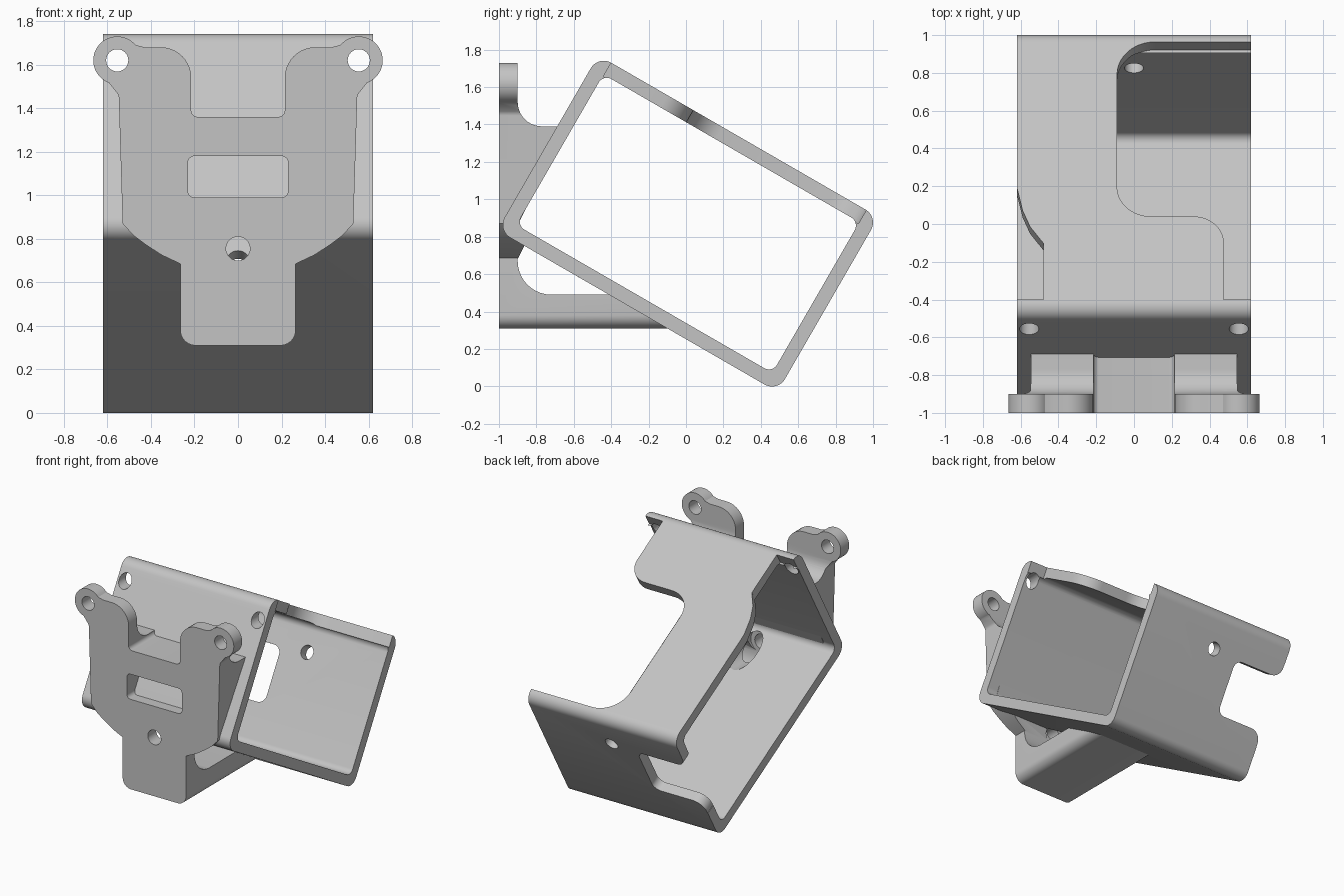
import bpy, bmesh
from math import radians, sin, cos, tan, pi
from mathutils import Vector, Matrix

cube = bpy.data.objects.get("Cube")
if cube:
    bpy.data.objects.remove(cube, do_unlink=True)

grey = bpy.data.materials.new("light grey plastic")
grey.use_nodes = True
COLOR = (0.55, 0.55, 0.55, 1)
grey.diffuse_color = COLOR
grey.node_tree.nodes["Principled BSDF"].inputs["Base Color"].default_value = COLOR


def rounded(points, steps=10):
    """Polygon of (x, y[, radius]) with its corners filleted."""
    out = []
    for i, p in enumerate(points):
        c = Vector(p[:2])
        r = p[2] if len(p) > 2 else 0
        if not r:
            out.append(c)
            continue
        a = (Vector(points[i - 1][:2]) - c).normalized()
        b = (Vector(points[(i + 1) % len(points)][:2]) - c).normalized()
        half = a.angle(b) / 2
        centre = c + (a + b).normalized() * r / sin(half)
        start = c + a * r / tan(half) - centre
        end = c + b * r / tan(half) - centre
        sweep = pi - 2 * half
        for k in range(steps + 1):
            t = k / steps
            out.append(centre + (start * sin((1 - t) * sweep) + end * sin(t * sweep)) / sin(sweep))
    return out


def prism(name, pts, axis, lo, hi, matrix=Matrix()):
    """Extrude a 2D outline along one axis."""
    def place(p, d):
        return {"x": (d, p[0], p[1]), "y": (p[0], d, p[1]), "z": (p[0], p[1], d)}[axis]
    bm = bmesh.new()
    low = [bm.verts.new(matrix @ Vector(place(p, lo))) for p in pts]
    high = [bm.verts.new(matrix @ Vector(place(p, hi))) for p in pts]
    bm.faces.new(low)
    bm.faces.new(high[::-1])
    for i in range(len(pts)):
        bm.faces.new((low[i - 1], low[i], high[i], high[i - 1]))
    bmesh.ops.recalc_face_normals(bm, faces=bm.faces)
    mesh = bpy.data.meshes.new(name)
    bm.to_mesh(mesh)
    bm.free()
    obj = bpy.data.objects.new(name, mesh)
    bpy.context.collection.objects.link(obj)
    mesh.materials.append(grey)
    return obj


def carve(obj, cutter, operation="DIFFERENCE"):
    mod = obj.modifiers.new("cut", "BOOLEAN")
    mod.solver = "EXACT"
    mod.operation = operation
    mod.object = cutter
    bpy.context.view_layer.objects.active = obj
    bpy.ops.object.modifier_apply(modifier=mod.name)
    bpy.data.objects.remove(cutter, do_unlink=True)


def circle(cx, cy, r, start=0, stop=360, n=32):
    full = abs(stop - start) == 360
    angles = [radians(start + (stop - start) * k / n) for k in range(n if full else n + 1)]
    return [(cx + r * cos(a), cy + r * sin(a)) for a in angles]


def box(w, h, r):
    return rounded([(-w, -h, r), (w, -h, r), (w, h, r), (-w, h, r)])


# Tilted rectangular sleeve
TILT = Matrix.Translation((0, 0.01, 0.87)) @ Matrix.Rotation(radians(-30), 4, "X")
L, H, T = 0.865, 0.54, 0.075
sleeve = prism("tilted_sleeve", box(L, H, 0.08), "x", -0.62, 0.62, TILT)
carve(sleeve, prism("bore", box(L - T, H - T, 0.05), "x", -0.8, 0.8, TILT))

# Large stepped opening and small side notch in the upper wall
big_opening = rounded([(0.7, -0.785), (0.475, -0.785), (0.475, -0.277, 0.16),
                       (-0.09, -0.277, 0.18), (-0.09, 0.79, 0.2), (0.7, 0.79)])
side_notch = [(-0.7, -0.785), (-0.48, -0.785), (-0.48, -0.44), (-0.55, -0.34),
              (-0.59, -0.24), (-0.62, -0.1), (-0.7, -0.1)]
for outline in (big_opening, side_notch):
    carve(sleeve, prism("cutter", outline, "z", H - T - 0.01, 0.8, TILT))

# Notch and screw hole in the rear wall
rear_notch = rounded([(-0.7, 0.36), (-0.618, 0.36), (-0.618, 0.25, 0.08), (-0.21, 0.25, 0.06),
                      (-0.21, -0.16, 0.06), (-0.618, -0.16, 0.09), (-0.618, -0.27), (-0.7, -0.27)])
for outline in (rear_notch, circle(0, 0.262, 0.05)):
    carve(sleeve, prism("cutter", outline, "y", L - T - 0.01, 1.1, TILT))

# Mounting bracket: front outline with two ears, shaped by a side profile
half = rounded([(0.0, 1.36), (0.215, 1.36, 0.03), (0.215, 1.68, 0.14), (0.43, 1.68)])[1:]
half += [Vector(p) for p in circle(0.555, 1.62, 0.11, 140, -70)]
half += rounded([(0.593, 1.517), (0.548, 1.46, 0.04), (0.53, 0.87), (0.48, 0.815), (0.42, 0.77),
                 (0.35, 0.725), (0.265, 0.685), (0.265, 0.31, 0.07), (0, 0.31)])[1:-1]
outline = half + [Vector((-p[0], p[1])) for p in reversed(half)]
bracket = prism("mounting_bracket", outline, "y", -1.0, 0.2)
side = rounded([(-1.1, 0.25), (0.08, 0.25), (-0.33, 0.49), (-0.9, 0.49, 0.18), (-0.9, 0.68),
                (-0.85, 0.78), (-0.9, 0.86), (-0.64, 1.39), (-0.9, 1.39, 0.13),
                (-0.9, 1.8), (-1.1, 1.8)])
carve(bracket, prism("side_profile", side, "x", -0.8, 0.8), "INTERSECT")

# Window through the bracket, closed behind by the sleeve
window = rounded([(-0.23, 0.99, 0.03), (0.23, 0.99, 0.03), (0.23, 1.18, 0.03), (-0.23, 1.18, 0.03)])
carve(bracket, prism("window", window, "y", -1.2, 0.1))

# Screw holes: two in the ears, one low with a wider tool channel behind it
for part in (bracket, sleeve):
    for x in (-0.555, 0.555):
        carve(part, prism("ear_hole", circle(x, 1.62, 0.051), "y", -1.2, -0.3))
    carve(part, prism("tool_channel", circle(0, 0.755, 0.088), "y", -0.9, -0.3))
carve(bracket, prism("low_hole", circle(0, 0.755, 0.055), "y", -1.2, -0.8))
carve(sleeve, prism("low_hole", circle(0, 0.755, 0.055), "y", -1.2, -0.8))

# Smooth fillets, sharp edges
for part in (sleeve, bracket):
    bpy.ops.object.select_all(action="DESELECT")
    part.select_set(True)
    bpy.context.view_layer.objects.active = part
    bpy.ops.object.shade_smooth_by_angle(angle=radians(30))
